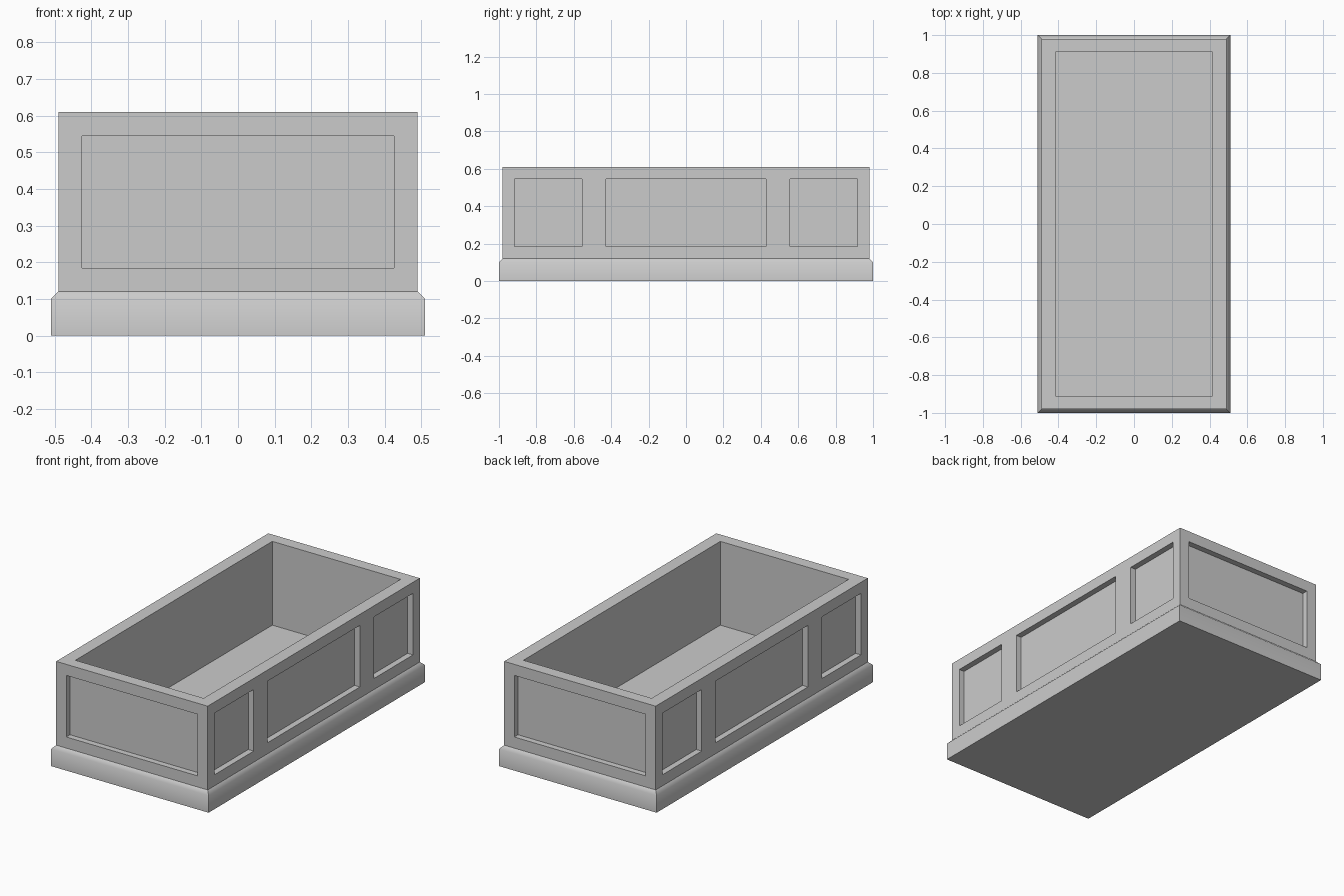
import bpy, bmesh, math
from mathutils import Matrix, Vector

if "Cube" in bpy.data.objects:
    bpy.data.objects.remove(bpy.data.objects["Cube"])

BASE_TOP, TOP = 0.12, 0.61
HX, HY = 0.49, 0.98            # outer half sizes of the walls
Z0, Z1, DEPTH = 0.185, 0.545, 0.035


def add_object(name, bm):
    bmesh.ops.recalc_face_normals(bm, faces=bm.faces)
    mesh = bpy.data.meshes.new(name)
    bm.to_mesh(mesh)
    bm.free()
    obj = bpy.data.objects.new(name, mesh)
    bpy.context.collection.objects.link(obj)
    return obj


def add_box(bm, lo, hi):
    lo, hi = Vector(lo), Vector(hi)
    mat = Matrix.Translation((lo + hi) / 2) @ Matrix.Diagonal((*(hi - lo), 1))
    bmesh.ops.create_cube(bm, size=1, matrix=mat)


# Plinth: stacked rectangles, chamfered at the top; its top is the box floor
bm = bmesh.new()
rings = []
for x, y, z in ((0.51, 1.0, 0), (0.51, 1.0, 0.10), (HX, HY, BASE_TOP)):
    rings.append([bm.verts.new((x * sx, y * sy, z))
                  for sx, sy in ((-1, -1), (1, -1), (1, 1), (-1, 1))])
for a, b in zip(rings, rings[1:]):
    for i in range(4):
        j = (i + 1) % 4
        bm.faces.new((a[i], a[j], b[j], b[i]))
bm.faces.new(rings[0][::-1])
bm.faces.new(rings[-1])
# Only the chamfer break is shaded smooth
for f in bm.faces:
    f.smooth = True
for e in bm.edges:
    e.smooth = all(abs(v.co.z - 0.10) < 1e-4 for v in e.verts)
add_object("plinth", bm)

# Walls: solid block, hollowed and panelled by the cutter
bm = bmesh.new()
add_box(bm, (-HX, -HY, BASE_TOP), (HX, HY, TOP))
walls = add_object("panelled_walls", bm)

bm = bmesh.new()
add_box(bm, (-0.415, -0.91, 0), (0.415, 0.91, 1))      # inside space
for s in (-1, 1):
    # End panel
    ys = sorted((s * (HY - DEPTH), s * (HY + 0.1)))
    add_box(bm, (-0.425, ys[0], Z0), (0.425, ys[1], Z1))
    # Three side panels
    xs = sorted((s * (HX - DEPTH), s * (HX + 0.1)))
    for y0, y1 in ((-0.918, -0.555), (-0.427, 0.427), (0.555, 0.918)):
        add_box(bm, (xs[0], y0, Z0), (xs[1], y1, Z1))
cutter = add_object("recess_cutter", bm)
cutter.hide_render = True

mod = walls.modifiers.new("recesses", 'BOOLEAN')
mod.operation = 'DIFFERENCE'
mod.solver = 'EXACT'
mod.object = cutter
bpy.context.view_layer.objects.active = walls
walls.select_set(True)
bpy.ops.object.modifier_apply(modifier=mod.name)
bpy.data.objects.remove(cutter)
